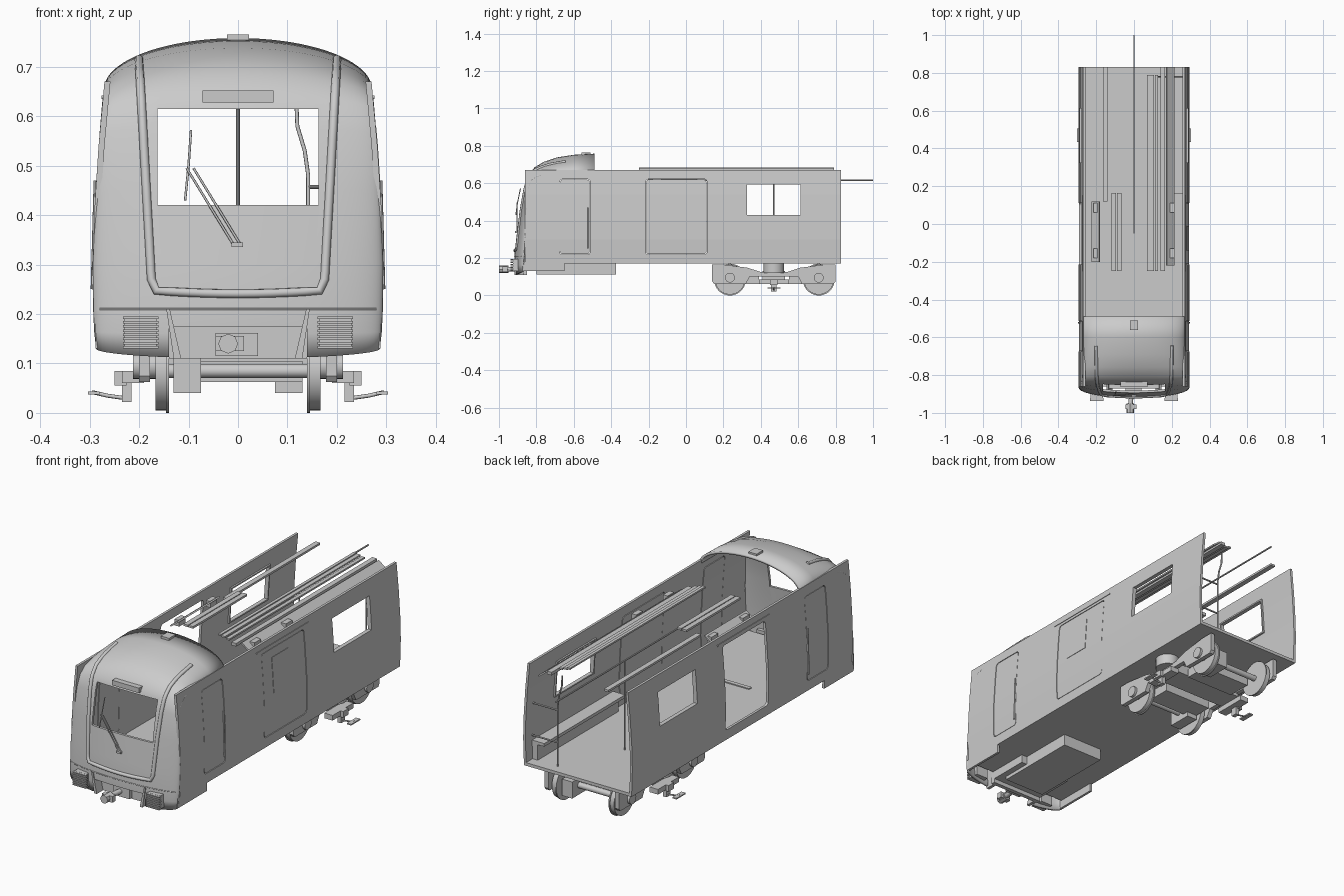
import bpy, bmesh, math
from mathutils import Vector
from mathutils.bvhtree import BVHTree

if "Cube" in bpy.data.objects:
    bpy.data.objects.remove(bpy.data.objects["Cube"])

grey = bpy.data.materials.new("plain grey")
grey.use_nodes = True
grey.diffuse_color = (0.6, 0.6, 0.6, 1)
grey.node_tree.nodes["Principled BSDF"].inputs["Base Color"].default_value = (0.6, 0.6, 0.6, 1)


def finish(name, bm, smooth=False):
    bmesh.ops.recalc_face_normals(bm, faces=bm.faces)
    mesh = bpy.data.meshes.new(name)
    bm.to_mesh(mesh)
    bm.free()
    ob = bpy.data.objects.new(name, mesh)
    bpy.context.collection.objects.link(ob)
    mesh.materials.append(grey)
    if smooth:
        activate(ob)
        bpy.ops.object.shade_smooth_by_angle(angle=math.radians(35))
    return ob


def activate(ob):
    bpy.ops.object.select_all(action='DESELECT')
    ob.select_set(True)
    bpy.context.view_layer.objects.active = ob


def prism(name, outline, axis, a, b):
    """Extrude a 2D outline along x (outline in y, z) or y (outline in x, z)."""
    bm = bmesh.new()
    place = (lambda p: (a, *p)) if axis == 'x' else (lambda p: (p[0], a, p[1]))
    face = bm.faces.new([bm.verts.new(place(p)) for p in outline])
    new = bmesh.ops.extrude_face_region(bm, geom=[face])["geom"]
    shift = Vector((b - a, 0, 0)) if axis == 'x' else Vector((0, b - a, 0))
    bmesh.ops.translate(bm, vec=shift, verts=[v for v in new if isinstance(v, bmesh.types.BMVert)])
    return finish(name, bm)


def box(name, x0, x1, y0, y1, z0, z1):
    return prism(name, [(x0, z0), (x1, z0), (x1, z1), (x0, z1)], 'y', y0, y1)


def pair_box(name, x0, x1, *rest):
    box("left_" + name, x0, x1, *rest)
    box("right_" + name, -x1, -x0, *rest)


def rod(name, p, q, r, sides=24):
    p, q = Vector(p), Vector(q)
    bm = bmesh.new()
    bmesh.ops.create_cone(bm, cap_ends=True, segments=sides, radius1=r, radius2=r, depth=(q - p).length)
    bmesh.ops.transform(bm, matrix=(q - p).to_track_quat('Z', 'Y').to_matrix().to_4x4(), verts=bm.verts)
    bmesh.ops.translate(bm, vec=(p + q) / 2, verts=bm.verts)
    return finish(name, bm, True)


def tube(name, points, r):
    curve = bpy.data.curves.new(name, 'CURVE')
    curve.dimensions = '3D'
    curve.bevel_depth, curve.bevel_resolution, curve.use_fill_caps = r, 2, True
    spline = curve.splines.new('POLY')
    spline.points.add(len(points) - 1)
    for sp, p in zip(spline.points, points):
        sp.co = (*p, 1)
    curve.materials.append(grey)
    ob = bpy.data.objects.new(name, curve)
    bpy.context.collection.objects.link(ob)
    return ob


def trim(ob, cutter, operation='DIFFERENCE'):
    cutter.hide_render = True
    mod = ob.modifiers.new("trim", 'BOOLEAN')
    mod.operation, mod.solver, mod.object = operation, 'EXACT', cutter
    activate(ob)
    bpy.ops.object.modifier_apply(modifier=mod.name)
    bpy.data.objects.remove(cutter)


def door_cutter(side, y0, y1, z0, z1, r=0.015):
    corners = ((y1 - r, z1 - r), (y0 + r, z1 - r), (y0 + r, z0 + r), (y1 - r, z0 + r))
    outline = []
    for k, (y, z) in enumerate(corners):
        for step in range(5):
            a = math.pi / 2 * (k + step / 4)
            outline.append((y + r * math.cos(a), z + r * math.sin(a)))
    return prism("cutter", outline, 'x', side * 0.2, side * 0.4)


# Body side section: half width against height
SECTION = [(0.17, 0.289), (0.3, 0.293), (0.4, 0.291), (0.54, 0.282), (0.67, 0.27)]


def half_width(z):
    for (za, xa), (zb, xb) in zip(SECTION, SECTION[1:]):
        if z <= zb:
            return xa + (xb - xa) * (z - za) / (zb - za)
    return SECTION[-1][1]


def side_panel(name, side, y0, y1, z0, z1, outer, inner):
    levels = [z0] + [z for z, _ in SECTION if z0 < z < z1] + [z1]
    outline = [(side * (half_width(z) + outer), z) for z in levels]
    outline += [(side * (half_width(z) + inner), z) for z in reversed(levels)]
    return prism(name, outline, 'y', y0, y1)


def door(name, wall, side, y0, y1, z0, z1):
    """Cut a rounded doorway and hang a leaf in it with a narrow gap."""
    trim(wall, door_cutter(side, y0, y1, z0, z1))
    leaf = side_panel(name, side, y0 - 0.01, y1 + 0.01, z0 - 0.01, z1 + 0.01, -0.001, -0.013)
    g = 0.0025
    trim(leaf, door_cutter(side, y0 + g, y1 - g, z0 + g, z1 - g), 'INTERSECT')


# Side walls, doors and floor
for side, label in ((1, "left_"), (-1, "right_")):
    wall = side_panel(label + "wall", side, -0.86, 0.83, 0.17, 0.67, 0, -0.012)
    trim(wall, box("cutter", -0.5, 0.5, 0.325, 0.612, 0.43, 0.592))
    door(label + "cab_door", wall, side, -0.675, -0.513, 0.218, 0.622)
    if side > 0:
        door("passenger_door", wall, side, -0.215, 0.112, 0.218, 0.622)
        side_panel("door_light", side, -0.14, -0.01, 0.41, 0.58, 0.001, -0.002)
    else:
        trim(wall, door_cutter(side, -0.215, 0.112, 0.218, 0.622))
    rod(label + "cab_handle", (side * 0.294, -0.522, 0.25), (side * 0.288, -0.522, 0.47), 0.004, 8)
    side_panel(label + "door_track", side, -0.25, 0.15, 0.635, 0.642, 0.003, -0.004)
    side_panel(label + "skirt", side, -0.875, -0.65, 0.13, 0.18, 0, -0.012)
    for y in (0.318, 0.612):
        side_panel(label + "window_post", side, y, y + 0.007, 0.423, 0.599, -0.01, -0.02)
    for z in (0.423, 0.592):
        side_panel(label + "window_rail", side, 0.318, 0.619, z, z + 0.007, -0.01, -0.02)
box("floor", -0.28, 0.28, -0.86, 0.83, 0.17, 0.185)
box("floor_hatch", -0.09, 0.09, -0.375, -0.355, 0.185, 0.19)

# Cab shell: centre line y, z then edge y, z and half width, roof to chin
ROWS = [(-0.49, 0.758, -0.49, 0.655, 0.271), (-0.6, 0.752, -0.6, 0.655, 0.271),
        (-0.69, 0.738, -0.68, 0.652, 0.271), (-0.76, 0.715, -0.75, 0.645, 0.272),
        (-0.81, 0.685, -0.8, 0.635, 0.274), (-0.845, 0.64, -0.83, 0.612, 0.276),
        (-0.865, 0.575, -0.845, 0.565, 0.28), (-0.89, 0.45, -0.852, 0.45, 0.288),
        (-0.908, 0.3, -0.86, 0.3, 0.294), (-0.918, 0.21, -0.865, 0.21, 0.293),
        (-0.918, 0.16, -0.868, 0.165, 0.291), (-0.914, 0.11, -0.868, 0.13, 0.287)]
bm = bmesh.new()
STEPS = 40
grid = []
for yc, zc, ye, ze, xe in ROWS:
    row = []
    for i in range(STEPS + 1):
        a = math.pi * (i / STEPS - 0.5)
        k = 1 - math.cos(a)
        row.append(bm.verts.new((xe * math.sin(a), yc + (ye - yc) * k, zc + (ze - zc) * k)))
    grid.append(row)
for r0, r1 in zip(grid, grid[1:]):
    for i in range(STEPS):
        bm.faces.new((r0[i + 1], r0[i], r1[i], r1[i + 1]))
surface = BVHTree.FromBMesh(bm)
cab = finish("cab_shell", bm, True)
solid = cab.modifiers.new("thickness", 'SOLIDIFY')
solid.thickness, solid.offset = 0.012, -1
activate(cab)
bpy.ops.object.modifier_apply(modifier="thickness")
trim(cab, box("cutter", -0.163, 0.163, -1.1, -0.75, 0.42, 0.615))
trim(cab, box("cutter", -0.14, 0.14, -1.1, -0.75, 0.05, 0.175))


def on_front(x, z, gap):
    """Point lifted off the cab face along its normal."""
    hit, normal, _, _ = surface.ray_cast(Vector((x, -2, z)), Vector((0, 1, 0)))
    return hit + normal * (gap if normal.y < 0 else -gap)


# Windscreen surround, destination box, wipers and roof vent
N = 30
side_path = [(0.2 - 0.025 * t / N, 0.715 - 0.445 * t / N) for t in range(N + 1)]
chin = [(0.165 - 0.033 * t, 0.247 - 0.006 * math.sin(math.pi * t / 10)) for t in range(11)]
path = side_path + chin + [(-x, z) for x, z in reversed(side_path)]
tube("windscreen_surround", [on_front(x, z, 0.001) for x, z in path], 0.009)
box("destination_box", -0.072, 0.072, -0.862, -0.83, 0.628, 0.652)
for dx in (0, 0.014):
    tube("wiper_arm", [on_front(0.005 - dx, 0.34, 0.008), (-0.09 - dx, -0.905, 0.495)], 0.0025)
tube("wiper_blade", [(-0.107, -0.91, 0.43), (-0.1, -0.9, 0.5), (-0.095, -0.885, 0.572)], 0.0025)
box("wiper_pivot", -0.013, 0.01, -0.915, -0.89, 0.335, 0.345)
box("roof_vent", -0.022, 0.022, -0.56, -0.51, 0.75, 0.765)
tube("chin_seam", [on_front(-0.28 + 0.02 * i, 0.21, 0) for i in range(29)], 0.002)

# Grilles, coupler and nose underside
pair_box("grille_box", 0.165, 0.23, -0.925, -0.87, 0.13, 0.195)
for i in range(8):
    z = 0.13 + i * 0.0085
    pair_box("grille_slat", 0.161, 0.233, -0.937, -0.92, z, z + 0.005)
for side in (1, -1):
    prism("coupler_cheek", [(side * x, z) for x, z in ((0.13, 0.11), (0.145, 0.21), (0.138, 0.21), (0.115, 0.11))],
          'y', -0.918, -0.85)
box("nose_back", -0.14, 0.14, -0.87, -0.85, 0.11, 0.18)
box("nose_under", -0.14, 0.14, -0.86, -0.65, 0.13, 0.17)
box("equipment_box", -0.11, 0.11, -0.8, -0.375, 0.113, 0.17)
box("coupler_plate", -0.045, 0.04, -0.89, -0.87, 0.115, 0.162)
rod("coupler_shaft", (-0.01, -0.88, 0.14), (-0.02, -0.96, 0.14), 0.012)
rod("coupler_head", (-0.02, -0.95, 0.14), (-0.02, -1.0, 0.14), 0.02, 8)
box("coupler_claw", -0.045, 0.012, -0.98, -0.955, 0.125, 0.155)

# Bogie: wheels, axles, motors, side frames, crossbeams
for y in (0.235, 0.71):
    rod("axle", (-0.17, y, 0.085), (0.17, y, 0.085), 0.014)
    for side in (1, -1):
        rod("wheel", (side * 0.145, y, 0.085), (side * 0.167, y, 0.085), 0.08, 40)
        rod("wheel_flange", (side * 0.14, y, 0.085), (side * 0.146, y, 0.085), 0.085, 40)
        rod("axle_box", (side * 0.165, y, 0.095), (side * 0.212, y, 0.095), 0.026)
box("front_gearbox", -0.13, -0.075, 0.18, 0.3, 0.04, 0.12)
box("rear_gearbox", 0.075, 0.13, 0.645, 0.765, 0.04, 0.12)
for y in (0.33, 0.61):
    box("motor", -0.13, 0.13, y - 0.06, y + 0.06, 0.062, 0.105)
half = [(0.34, 0.1), (0.32, 0.062), (0.15, 0.062), (0.14, 0.075), (0.14, 0.165), (0.2, 0.165), (0.33, 0.148), (0.4, 0.125)]
frame = half + [(0.94 - y, z) for y, z in reversed(half)]
for side in (1, -1):
    prism("bogie_side_frame", frame, 'x', side * 0.178, side * 0.2)
    rod("air_spring", (side * 0.19, 0.47, 0.12), (side * 0.19, 0.47, 0.172), 0.055)
    tube("collector_arm", [(side * 0.23, 0.47, 0.03), (side * 0.265, 0.47, 0.035), (side * 0.295, 0.47, 0.042)], 0.004)
pair_box("collector_beam", 0.19, 0.235, 0.39, 0.55, 0.06, 0.085)
pair_box("collector_block", 0.225, 0.25, 0.45, 0.49, 0.055, 0.085)
pair_box("collector_foot", 0.215, 0.235, 0.455, 0.485, 0.022, 0.06)
pair_box("collector_shoe", 0.28, 0.303, 0.435, 0.505, 0.037, 0.043)
box("bolster", -0.19, 0.19, 0.41, 0.53, 0.085, 0.13)
box("centre_pivot", -0.06, 0.06, 0.42, 0.52, 0.12, 0.172)

# Ceiling rails, light channels and door gear
for x0, x1, z in ((0.07, 0.085, 0.675), (0.085, 0.105, 0.67), (0.11, 0.128, 0.664)):
    box("long_light", x0, x1, -0.25, 0.79, z, z + 0.008)
box("left_duct", 0.14, 0.165, -0.25, 0.83, 0.645, 0.66)
prism("left_cove", [(0.17, 0.65), (0.21, 0.62), (0.215, 0.625), (0.175, 0.656)], 'y', -0.22, 0.83)
box("right_rail", -0.165, -0.14, 0.12, 0.83, 0.645, 0.655)
for x in (-0.118, -0.09):
    box("short_light", x, x + 0.024, -0.25, 0.165, 0.67, 0.68)
prism("right_cove", [(-0.18, 0.65), (-0.22, 0.62), (-0.225, 0.625), (-0.185, 0.656)], 'y', -0.2, 0.12)
for y in (-0.18, 0.06):
    pair_box("door_gear", 0.19, 0.215, y, y + 0.05, 0.62, 0.65)

# Bench and grab rails
box("bench_seat", 0.215, 0.28, 0.16, 0.78, 0.26, 0.275)
box("bench_base", 0.25, 0.28, 0.16, 0.78, 0.18, 0.26)
rod("centre_rail", (0, -0.05, 0.617), (0, 1.0, 0.617), 0.004, 10)
rod("centre_pole", (0, 0.47, 0.185), (0, 0.47, 0.617), 0.004, 10)
bend = [(0.118, 0.63), (0.12, 0.58), (0.135, 0.53), (0.142, 0.48), (0.142, 0.185)]
tube("rear_grab_pole", [(x, 0.78, z) for x, z in bend], 0.004)
for z in (0.3, 0.457):
    rod("rear_grab_bar", (0.142, 0.78, z), (0.28, 0.78, z), 0.004, 10)
